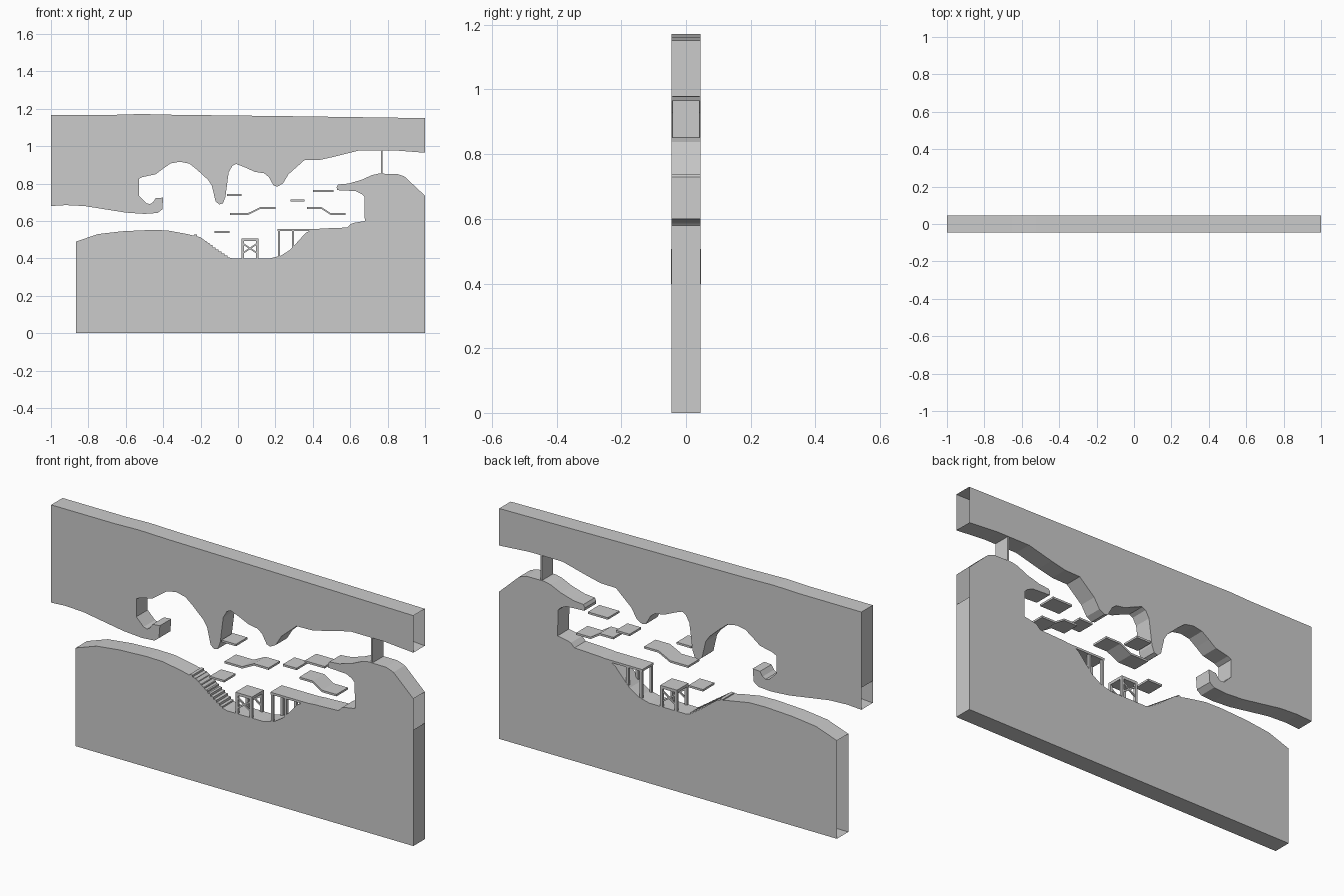
import bpy, bmesh, math

D = 0.045  # half depth of the whole slice


def slab(name, pts, y0=-D, y1=D, open_edges=()):
    """Extrude an x-z outline along y; listed outline edges stay open."""
    bm = bmesh.new()
    front = [bm.verts.new((x, y0, z)) for x, z in pts]
    back = [bm.verts.new((x, y1, z)) for x, z in pts]
    bm.faces.new(front)
    bm.faces.new(back[::-1])
    n = len(pts)
    for i in range(n):
        j = (i + 1) % n
        if (pts[i], pts[j]) not in open_edges:
            bm.faces.new((front[i], back[i], back[j], front[j]))
    bmesh.ops.recalc_face_normals(bm, faces=bm.faces)
    # a closed look outward: the front cap must face -y
    bm.normal_update()
    if [f for f in bm.faces if all(v in f.verts for v in front)][0].normal.y > 0:
        bmesh.ops.reverse_faces(bm, faces=bm.faces)
    mesh = bpy.data.meshes.new(name)
    bm.to_mesh(mesh)
    bm.free()
    ob = bpy.data.objects.new(name, mesh)
    bpy.context.collection.objects.link(ob)
    return ob


def box(name, x0, x1, z0, z1, y0=-D, y1=D):
    return slab(name, [(x0, z0), (x1, z0), (x1, z1), (x0, z1)], y0, y1)


def bar(name, a, b, w, y0, y1):
    """Straight bar between two x-z points."""
    dx, dz = b[0] - a[0], b[1] - a[1]
    l = math.hypot(dx, dz)
    nx, nz = -dz / l * w / 2, dx / l * w / 2
    return slab(name, [(a[0] - nx, a[1] - nz), (b[0] - nx, b[1] - nz),
                       (b[0] + nx, b[1] + nz), (a[0] + nx, a[1] + nz)], y0, y1)


# cave ground: right end is open above z 0.58, left end fully open
ground = [(-.865, 0), (1, 0), (1, .58), (1, .735), (.92, .81), (.89, .838), (.85, .852),
          (.75, .853), (.715, .845), (.66, .82), (.59, .80), (.535, .795), (.527, .78),
          (.53, .765), (.63, .76), (.66, .745), (.675, .73), (.678, .60), (.62, .59),
          (.605, .585), (.585, .565), (.45, .56), (.40, .555), (.36, .535), (.32, .49),
          (.28, .447), (.23, .415), (.17, .40), (-.03, .40), (-.06, .408), (-.10, .43),
          (-.15, .475), (-.20, .513), (-.27, .53), (-.38, .55), (-.47, .552),
          (-.62, .545), (-.75, .53)]
ground.append((-.865, .49))
slab("cave_ground", ground, open_edges=[((1, .58), (1, .735)), ((-.865, .49), (-.865, 0))])

# cave ceiling: right end open, left end open at the bottom
ceiling = [(-1, .68), (-.92, .685), (-.82, .68), (-.72, .664), (-.6, .645), (-.5, .638),
           (-.43, .643), (-.405, .662), (-.40, .725), (-.44, .722), (-.455, .70),
           (-.47, .69), (-.49, .695), (-.53, .735), (-.53, .825), (-.51, .835),
           (-.44, .85), (-.40, .88), (-.36, .908), (-.31, .917), (-.26, .907),
           (-.22, .875), (-.16, .82), (-.14, .79), (-.12, .705), (-.10, .688),
           (-.08, .695), (-.067, .73), (-.05, .86), (-.03, .895), (-.01, .905),
           (.03, .89), (.09, .863), (.14, .855), (.165, .835), (.19, .79), (.21, .784),
           (.24, .80), (.27, .85), (.355, .925), (.44, .927), (.52, .945), (.65, .978),
           (.83, .978), (1, .965)]
ceiling += [(1, 1.15), (.3, 1.16), (-.35, 1.168), (-.52, 1.172), (-.65, 1.168),
            (-1, 1.168), (-1, .79)]
slab("cave_ceiling", ceiling, open_edges=[((1, .965), (1, 1.15)), ((-1, .79), (-1, .68))])

# pillar between ledge and ceiling
box("ledge_pillar", .765, .773, .85, .98, -.042, .042)

# stairs down the left slope
n, (sx, sz), (ex, ez) = 11, (-.235, .527), (-.055, .403)
w, h = (ex - sx) / n, (sz - ez) / n
steps = []
for i in range(n):
    steps += [(sx + i * w, sz - i * h), (sx + (i + 1) * w, sz - i * h)]
slab("stairs", steps + [(ex, ez), (ex - .02, ez - .005), (sx, sz - .025)])

# flat floating platforms
for i, (x0, x1, z) in enumerate([(-.06, .02, .735), (.40, .51, .755),
                                 (.28, .355, .705), (-.125, -.045, .537)]):
    box(f"floating_platform_{i}", x0, x1, z, z + .01)

# bent floating platforms
for i, path in enumerate([[(-.043, .633), (.055, .633), (.12, .665), (.20, .665)],
                          [(.37, .665), (.445, .665), (.495, .633), (.575, .633)]]):
    slab(f"bent_platform_{i}", path + [(x, z + .01) for x, z in path[::-1]])

# small scaffold tower with crossed braces
box("scaffold_top", .018, .11, .492, .506, -.046, .046)
for side, (y0, y1) in enumerate([(-.046, -.034), (.034, .046)]):
    for k, x in enumerate([.018, .097]):
        box(f"scaffold_post_{side}{k}", x, x + .013, .398, .494, y0, y1)
    bar(f"scaffold_brace_{side}a", (.029, .43), (.099, .477), .008, y0 + .003, y1 - .003)
    bar(f"scaffold_brace_{side}b", (.029, .477), (.099, .43), .008, y0 + .003, y1 - .003)

# wooden deck on posts against the right slope
box("deck_top", .21, .42, .546, .557)
for side, (y0, y1) in enumerate([(-.044, -.032), (.032, .044)]):
    box(f"deck_post_{side}0", .213, .225, .408, .547, y0, y1)
    box(f"deck_post_{side}1", .288, .300, .45, .547, y0, y1)
